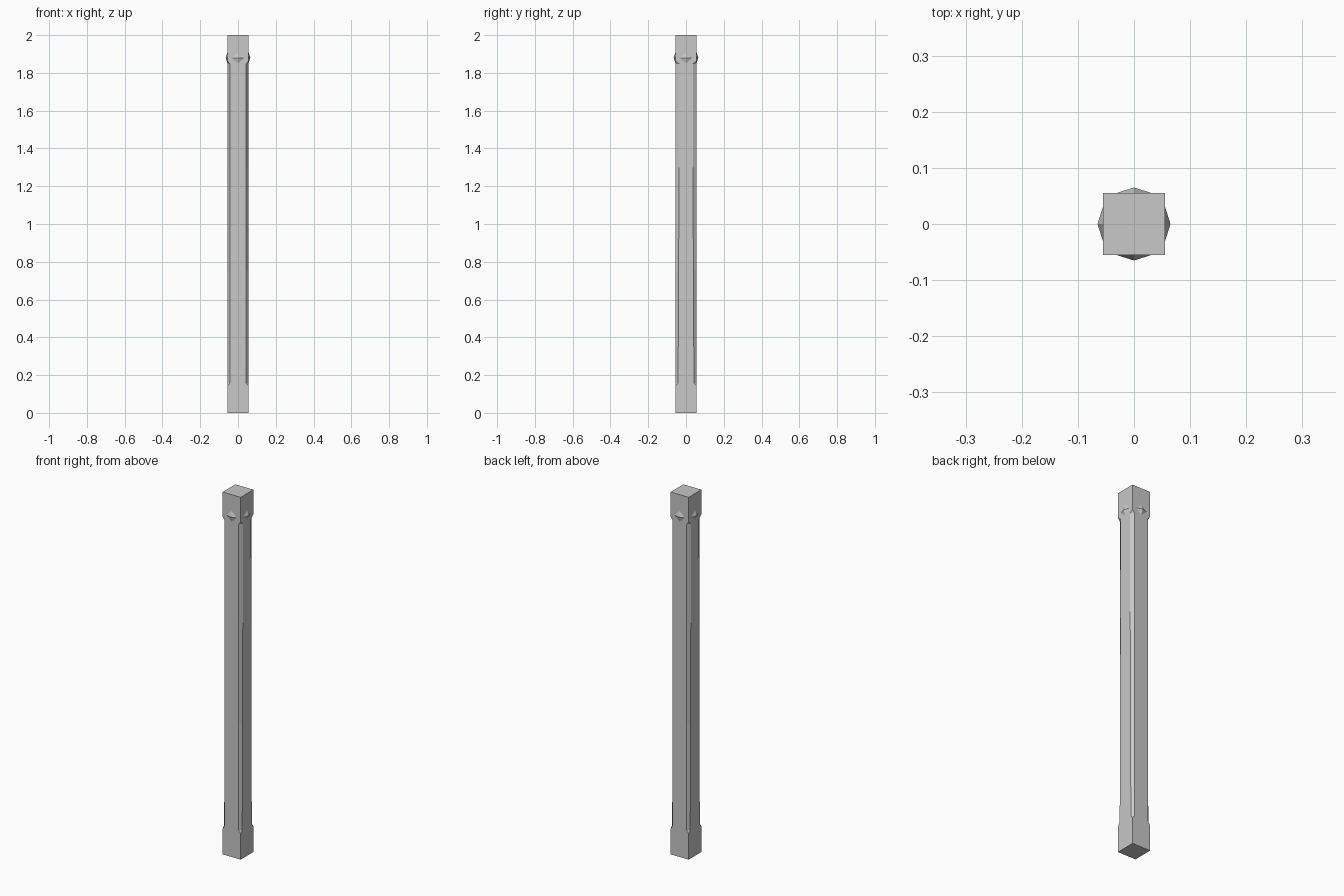
import bpy
import bmesh

cube = bpy.data.objects.get("Cube")
if cube:
    bpy.data.objects.remove(cube, do_unlink=True)

H = 0.055  # half width of the post

grey = bpy.data.materials.new("stone_grey")
grey.use_nodes = True
colour = (0.58, 0.58, 0.58, 1)
grey.diffuse_color = colour
grey.node_tree.nodes["Principled BSDF"].inputs["Base Color"].default_value = colour


def make_object(name, bm):
    bmesh.ops.remove_doubles(bm, verts=bm.verts[:], dist=1e-5)
    bmesh.ops.recalc_face_normals(bm, faces=bm.faces[:])
    mesh = bpy.data.meshes.new(name)
    bm.to_mesh(mesh)
    bm.free()
    mesh.materials.append(grey)
    obj = bpy.data.objects.new(name, mesh)
    bpy.context.collection.objects.link(obj)
    return obj


def ring(bm, z, cut_x, cut_y):
    """Square section with its corners cut off; no cut gives a plain square."""
    points = []
    for sx, sy in ((1, 1), (-1, 1), (-1, -1), (1, -1)):
        pair = [(sx * H, sy * (H - cut_y), z), (sx * (H - cut_x), sy * H, z)]
        points += pair if sx * sy > 0 else pair[::-1]
    return [bm.verts.new(p) for p in points]


# Square post with stopped chamfers that widen a little towards the top
bm = bmesh.new()
levels = [(0, 0, 0), (0.143, 0, 0), (0.158, 0.012, 0.013), (0.75, 0.012, 0.016),
          (1.3, 0.012, 0.018), (1.847, 0.012, 0.019), (1.863, 0, 0), (2, 0, 0)]
rings = [ring(bm, *level) for level in levels]
for low, high in zip(rings, rings[1:]):
    for i in range(8):
        j = (i + 1) % 8
        bm.faces.new((low[i], low[j], high[j], high[i]))
bm.faces.new(rings[0])
bm.faces.new(rings[-1])
make_object("post", bm)

# Diamond stud on each side, just below the top
for name, dx, dy in (("front", 0, -1), ("back", 0, 1), ("left", 1, 0), ("right", -1, 0)):
    bm = bmesh.new()
    z, r, h = 1.88, 0.032, 0.03
    base = [bm.verts.new((dx * H - dy * u, dy * H + dx * u, z + v))
            for u, v in ((r, 0), (0, h), (-r, 0), (0, -h))]
    tip = bm.verts.new((dx * 0.065, dy * 0.065, z))
    for i in range(4):
        bm.faces.new((base[i], base[(i + 1) % 4], tip))
    bm.faces.new(base)
    make_object(name + "_stud", bm)
